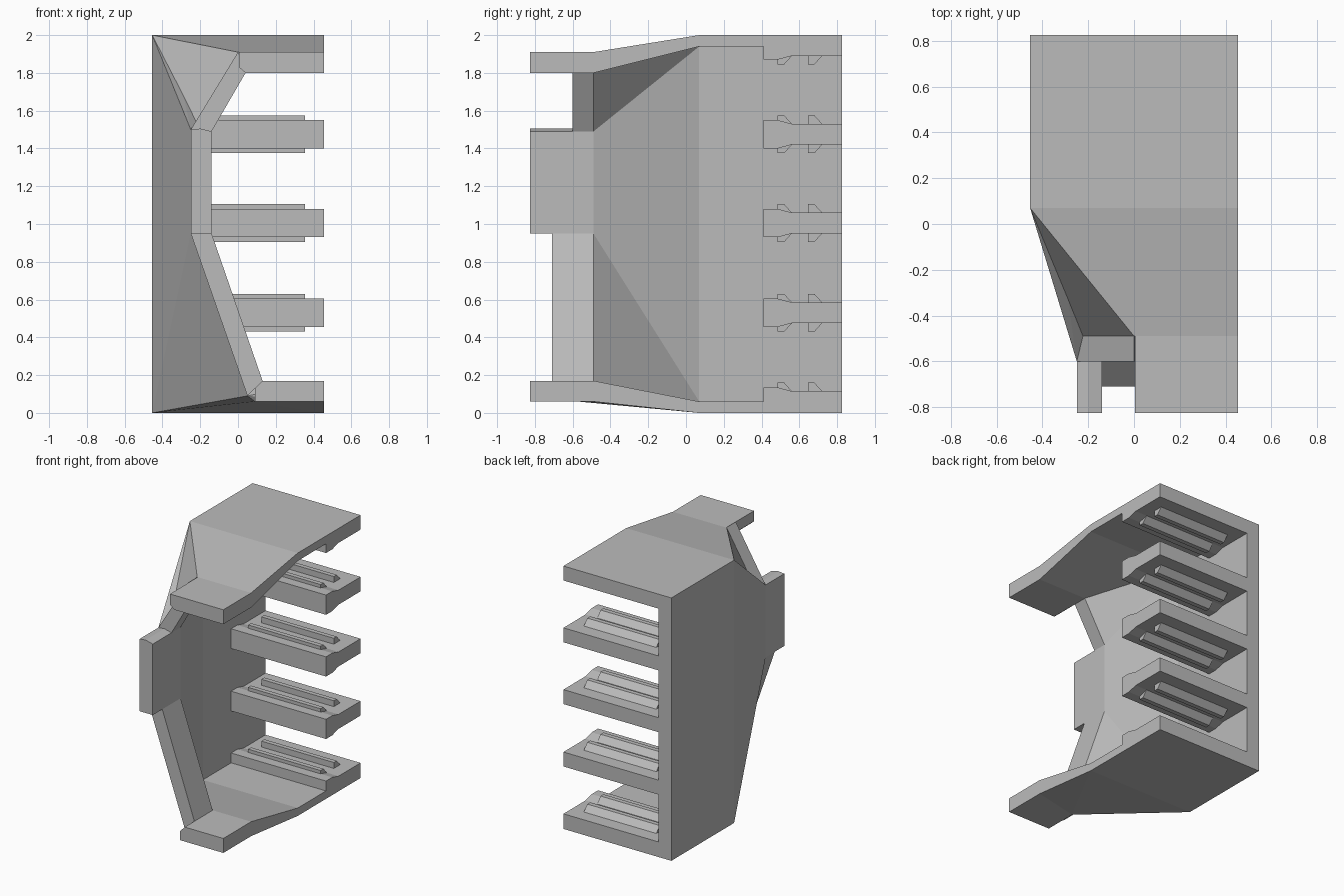
import bpy
import bmesh

if "Cube" in bpy.data.objects:
    bpy.data.objects.remove(bpy.data.objects["Cube"], do_unlink=True)

grey = bpy.data.materials.new("plain grey")
grey.use_nodes = True
COLOUR = (0.5, 0.5, 0.5, 1)
grey.diffuse_color = COLOUR
grey.node_tree.nodes["Principled BSDF"].inputs["Base Color"].default_value = COLOUR

HALF = 0.454          # half the width
INNER = -0.345        # inside of the side wall
BACK, FRONT = 0.825, -0.825
FOLD, LIP = 0.07, -0.49   # where the shell starts and stops bending


def finish(name, bm):
    bmesh.ops.recalc_face_normals(bm, faces=bm.faces)
    mesh = bpy.data.meshes.new(name)
    bm.to_mesh(mesh)
    bm.free()
    mesh.materials.append(grey)
    obj = bpy.data.objects.new(name, mesh)
    bpy.context.collection.objects.link(obj)
    return obj


def hull(bm, points):
    """Add a convex solid around the given corners."""
    verts = [bm.verts.new(p) for p in points]
    bmesh.ops.convex_hull(bm, input=verts)
    bmesh.ops.dissolve_limit(bm, angle_limit=0.005, verts=bm.verts, edges=bm.edges)


def loft(bm, a, b):
    """Join two matching outlines into a closed solid."""
    va = [bm.verts.new(p) for p in a]
    vb = [bm.verts.new(p) for p in b]
    bm.faces.new(va)
    bm.faces.new(vb[::-1])
    for i in range(len(va)):
        j = (i + 1) % len(va)
        bm.faces.new((va[i], vb[i], vb[j], va[j]))


def along_x(bm, profile, x0, x1):
    loft(bm, [(x0, y, z) for y, z in profile], [(x1, y, z) for y, z in profile])


def along_y(bm, profile, y0, y1):
    loft(bm, [(x, y0, z) for x, z in profile], [(x, y1, z) for x, z in profile])


# Shared corners of the folded shell
out_top, out_bot = (-HALF, FOLD, 2), (-HALF, FOLD, 0)
in_top, in_bot = (INNER, FOLD, 1.94), (INNER, FOLD, 0.06)
upper_out, upper_in = (0, LIP, 1.91), (0.04, LIP, 1.8)
lower_out, lower_in = (0.05, -0.6, 0.09), (0.13, LIP, 0.17)

# Side wall
bm = bmesh.new()
along_y(bm, [(-HALF, 0), (INNER, 0), (INNER, 2), (-HALF, 2)], FOLD, BACK)
finish("side_wall", bm)

# Folded front of the wall: middle panel and two inward flaps
bm = bmesh.new()
mid_hi, mid_lo = (-0.14, LIP, 1.49), (-0.14, LIP, 0.95)
hull(bm, [out_top, out_bot, in_top, in_bot, mid_hi, mid_lo,
          (-0.25, -0.6, 1.5), (-0.25, -0.6, 0.95)])
finish("middle_panel", bm)
bm = bmesh.new()
hull(bm, [out_top, in_top, upper_out, upper_in, mid_hi, (-0.25, LIP, 1.5)])
finish("upper_flap", bm)
bm = bmesh.new()
hull(bm, [out_bot, in_bot, lower_out, lower_in, mid_lo, (-0.25, -0.6, 0.95)])
finish("lower_flap", bm)

# Front rim: grip tab with a slanted strip above and below
bm = bmesh.new()
along_y(bm, [(-0.25, 0.95), (-0.14, 0.95), (-0.14, 1.49), (-0.2, 1.505), (-0.25, 1.5)],
        FRONT, LIP)
finish("front_tab", bm)
bm = bmesh.new()
along_y(bm, [(-0.25, 1.5), (-0.14, 1.49), (0.04, 1.8), (0, 1.91)], -0.6, LIP)
finish("upper_strip", bm)
bm = bmesh.new()
along_y(bm, [(-0.25, 0.95), (-0.14, 0.95), (0.13, 0.17), (0.05, 0.09)], -0.71, LIP)
finish("lower_strip", bm)

# Top plate: back slab, slope and front tip
bm = bmesh.new()
along_x(bm, [(FOLD, 1.94), (BACK, 1.94), (BACK, 2), (FOLD, 2)], INNER, HALF)
hull(bm, [out_top, (HALF, FOLD, 2), in_top, (HALF, FOLD, 1.94),
          upper_out, (HALF, LIP, 1.91), upper_in, (HALF, LIP, 1.8)])
along_y(bm, [(0.005, 1.91), (HALF, 1.91), (HALF, 1.8), (0.04, 1.8), (0.005, 1.83)],
        FRONT, LIP)
finish("top_plate", bm)

# Bottom plate
bm = bmesh.new()
along_x(bm, [(FOLD, 0), (BACK, 0), (BACK, 0.06), (FOLD, 0.06)], INNER, HALF)
hull(bm, [out_bot, (HALF, FOLD, 0), in_bot, (HALF, FOLD, 0.06),
          (0.09, -0.57, 0.06), lower_out, (HALF, LIP, 0.06), lower_in, (HALF, LIP, 0.17)])
along_y(bm, [(0.09, 0.06), (HALF, 0.06), (HALF, 0.17), (0.13, 0.17), (0.09, 0.13)],
        FRONT, LIP)
finish("bottom_plate", bm)

# Shelves, each with a thick front nose and two ribs per face
NOSE = [(0.41, 0.075), (0.485, 0.075), (0.56, 0.055), (BACK, 0.055)]


def ribs(bm, z, side):
    for y, base in ((0.485, 0.05), (0.645, 0.05)):
        shape = [(y, base), (y, 0.1), (y + 0.035, 0.1), (y + 0.08, base)]
        along_x(bm, [(py, z + side * h) for py, h in shape], -0.255, 0.355)


def shelf(name, z, sides, base=0):
    bm = bmesh.new()
    top = [(y, z + h) for y, h in NOSE] if 1 in sides else [(0.41, z + base), (BACK, z + base)]
    low = [(y, z - h) for y, h in NOSE] if -1 in sides else [(0.41, z - base), (BACK, z - base)]
    along_x(bm, top + low[::-1], INNER, HALF)
    for side in sides:
        ribs(bm, z, side)
    finish(name, bm)


for i, z in enumerate((0.53, 1.005, 1.475)):
    shelf("shelf_" + str(i + 1), z, (1, -1))
shelf("bottom_ledge", 0.06, (1,))
shelf("top_ledge", 1.945, (-1,))
